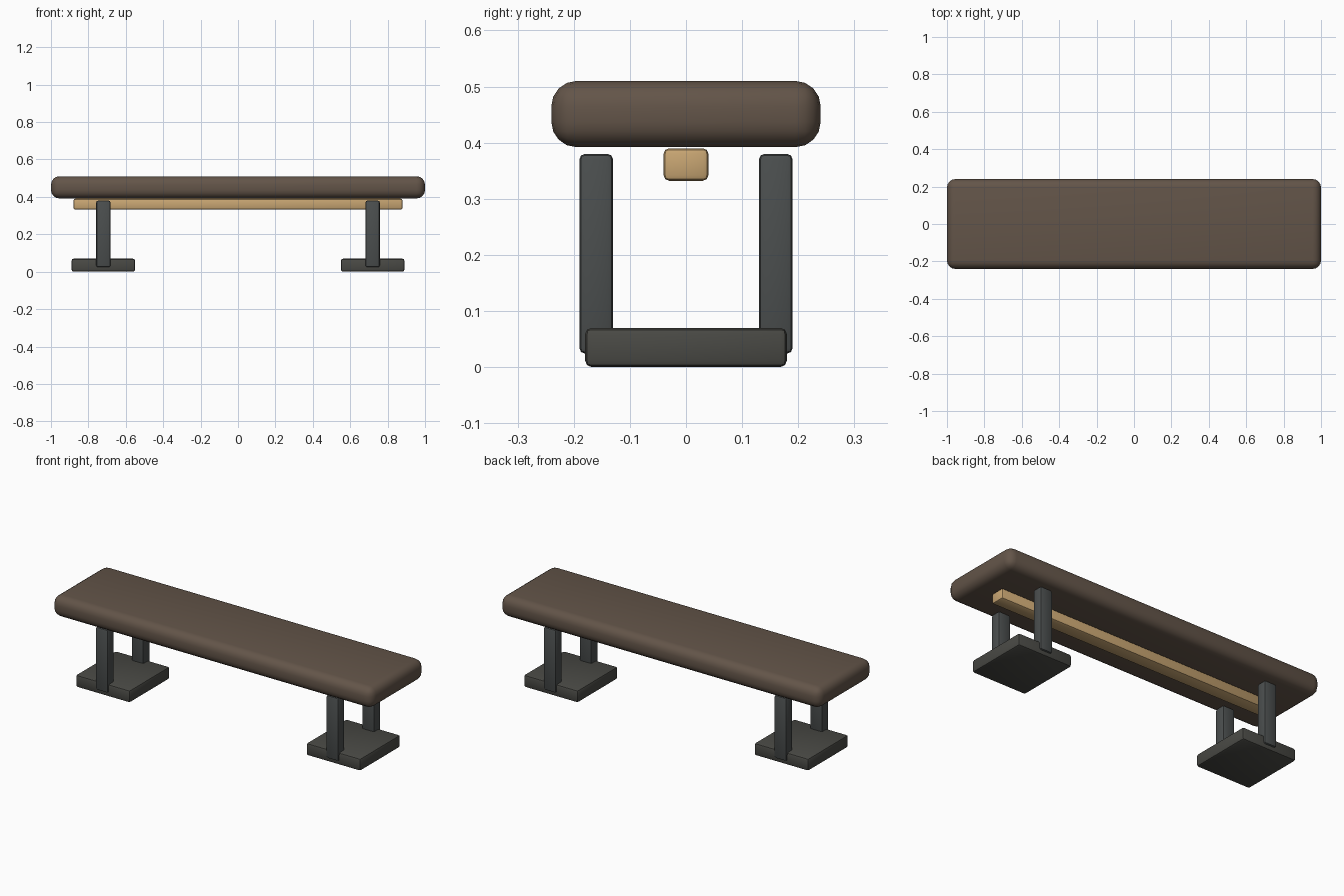
import bpy
import math

if "Cube" in bpy.data.objects:
    bpy.data.objects.remove(bpy.data.objects["Cube"], do_unlink=True)


def make_material(name, rgb):
    mat = bpy.data.materials.new(name)
    mat.use_nodes = True
    color = (*rgb, 1.0)
    mat.diffuse_color = color
    mat.node_tree.nodes["Principled BSDF"].inputs["Base Color"].default_value = color
    return mat


def rounded_box(name, center, size, radius, segments, mat):
    bpy.ops.mesh.primitive_cube_add(size=1, location=center)
    obj = bpy.context.object
    obj.name = name
    obj.scale = size
    bpy.ops.object.transform_apply(location=False, rotation=False, scale=True)
    bevel = obj.modifiers.new("rounded_edges", "BEVEL")
    bevel.width = radius
    bevel.segments = segments
    bpy.ops.object.modifier_apply(modifier=bevel.name)
    bpy.ops.object.shade_smooth_by_angle(angle=math.radians(35))
    obj.data.materials.append(mat)
    return obj


leather = make_material("brown_padding", (0.125, 0.09, 0.066))
wood = make_material("light_wood", (0.58, 0.38, 0.17))
steel = make_material("dark_steel", (0.07, 0.077, 0.077))
rubber = make_material("dark_base", (0.067, 0.067, 0.059))

# Padded seat and the rail beneath it
rounded_box("seat", (0, 0, 0.451), (2, 0.48, 0.118), 0.045, 4, leather)
rounded_box("under_rail", (0, 0, 0.361), (1.76, 0.08, 0.058), 0.01, 2, wood)

# A base plate and a pair of posts at each end
for side, sx in (("left", 1), ("right", -1)):
    rounded_box(f"{side}_base", (sx * 0.72, 0, 0.035), (0.34, 0.36, 0.07), 0.012, 2, rubber)
    for end, sy in (("front", -1), ("back", 1)):
        rounded_box(f"{side}_{end}_leg", (sx * 0.72, sy * 0.16, 0.202),
                    (0.076, 0.06, 0.356), 0.01, 2, steel)
